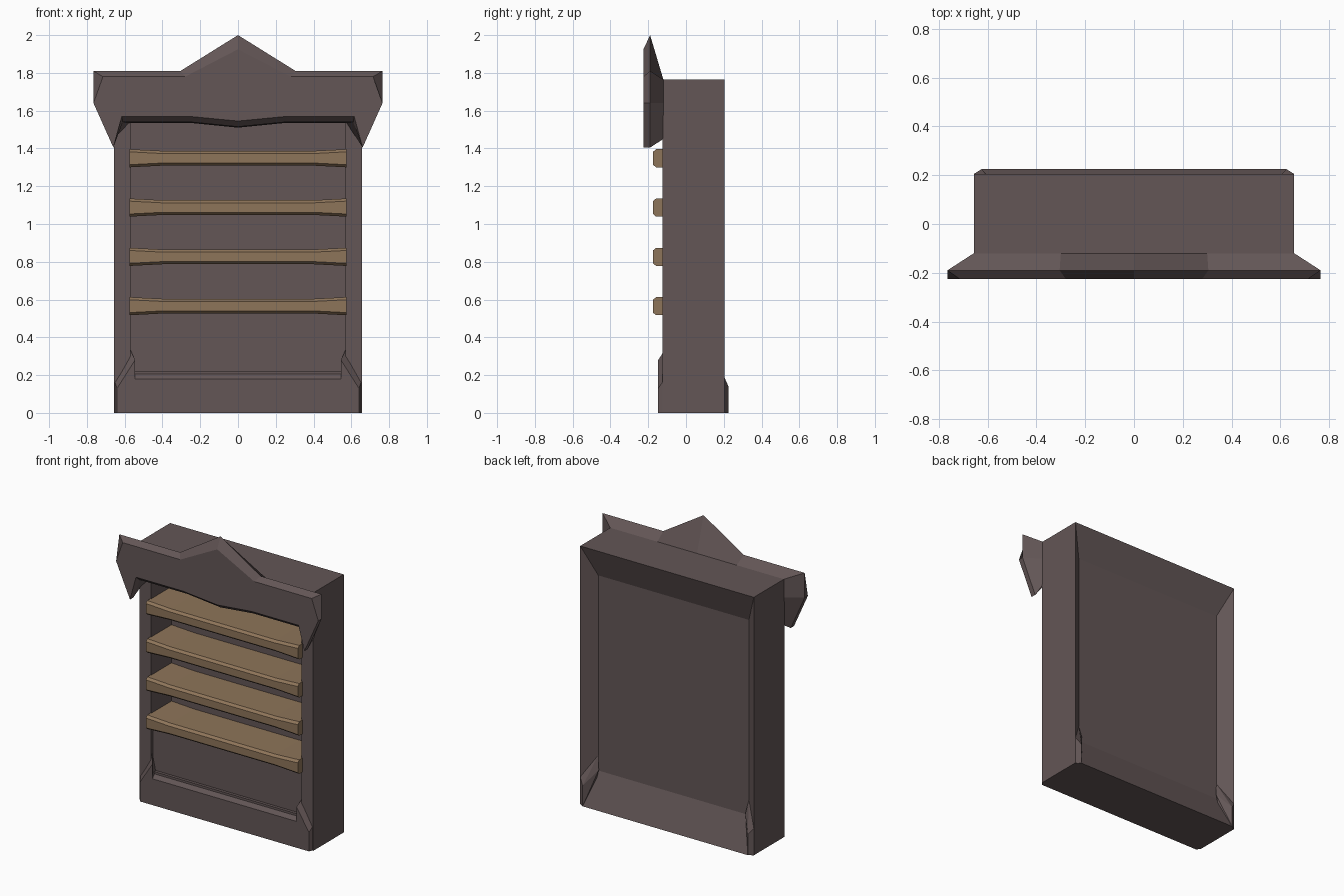
import bpy, bmesh

cube = bpy.data.objects.get("Cube")
if cube:
    bpy.data.objects.remove(cube, do_unlink=True)


def material(name, rgb):
    m = bpy.data.materials.new(name)
    m.use_nodes = True
    m.diffuse_color = (*rgb, 1)
    m.node_tree.nodes["Principled BSDF"].inputs["Base Color"].default_value = (*rgb, 1)
    return m


DARK = material("dark_wood", (0.125, 0.093, 0.093))
LIGHT = material("light_wood", (0.27, 0.176, 0.1))


def finish(name, bm, mat):
    bmesh.ops.recalc_face_normals(bm, faces=bm.faces)
    me = bpy.data.meshes.new(name)
    bm.to_mesh(me)
    bm.free()
    me.materials.append(mat)
    ob = bpy.data.objects.new(name, me)
    bpy.context.collection.objects.link(ob)
    return ob


def loft(name, rings, mat):
    """Join equal-length rings of points and cap both ends."""
    bm = bmesh.new()
    loops = [[bm.verts.new(p) for p in ring] for ring in rings]
    for a, b in zip(loops, loops[1:]):
        for i in range(len(a)):
            j = (i + 1) % len(a)
            bm.faces.new((a[i], a[j], b[j], b[i]))
    bm.faces.new(loops[0])
    bm.faces.new(loops[-1])
    return finish(name, bm, mat)


def hull(name, points, mat):
    bm = bmesh.new()
    for p in points:
        bm.verts.new(p)
    bmesh.ops.convex_hull(bm, input=bm.verts)
    bmesh.ops.dissolve_limit(bm, angle_limit=0.02, verts=bm.verts, edges=bm.edges)
    return finish(name, bm, mat)


def rect(hw, z0, z1, y):
    return [(-hw, y, z0), (hw, y, z0), (hw, y, z1), (-hw, y, z1)]


def mirrored(half, y):
    """Closed outline from a half outline running from centre to centre."""
    other = [(-x, z) for x, z in reversed(half) if x > 0]
    return [(x, y, z) for x, z in half + other]


# Cabinet: open front box with a bevelled recess in the back
loft("cabinet", [
    rect(0.57, 0.22, 1.56, 0.095),
    rect(0.57, 0.22, 1.56, -0.125),
    rect(0.657, 0, 1.765, -0.125),
    rect(0.657, 0, 1.765, 0.205),
    rect(0.57, 0.22, 1.56, 0.134),
], DARK)

# Closed panel below the lowest shelf
loft("lower_panel", [rect(0.572, 0.2, 0.53, -0.105), rect(0.572, 0.2, 0.53, 0.1)], DARK)

# Raised base trim with pointed corners
trim_front = [(0.64, 0), (0.64, 0.13), (0.545, 0.28), (0.545, 0.18)]
trim_rear = [(0.657, 0), (0.657, 0.18), (0.57, 0.335), (0.545, 0.22)]


def trim_ring(half, y):
    return [(x, y, z) for x, z in half] + [(-x, y, z) for x, z in reversed(half)]


loft("base_trim", [trim_ring(trim_front, -0.147), trim_ring(trim_rear, -0.112)], DARK)

# Sloped trim and corner blocks on the back
hull("back_trim", [(s * x, y, z) for s in (-1, 1) for x, y, z in (
    (0.625, 0.225, 0), (0.65, 0.2, 0), (0.565, 0.134, 0.225), (0.565, 0.12, 0.1))], DARK)
for s, side in ((1, "left"), (-1, "right")):
    hull(side + "_back_corner", [(s * x, y, z) for x, y, z in (
        (0.657, 0.205, 0), (0.657, 0.205, 0.185), (0.625, 0.225, 0), (0.625, 0.225, 0.14),
        (0.57, 0.134, 0.33), (0.555, 0.15, 0.24), (0.6, 0.15, 0.05))], DARK)

# Peaked header board, flared out from the cabinet front
header_front = [(0, 1.925), (0.28, 1.78), (0.715, 1.78), (0.765, 1.64),
                (0.66, 1.405), (0.615, 1.57), (0.26, 1.57), (0, 1.545)]
header_edge = [(0, 2), (0.305, 1.81), (0.765, 1.81), (0.765, 1.64),
               (0.66, 1.405), (0.61, 1.54), (0.25, 1.54), (0, 1.515)]
header_rear = [(0, 1.765), (0.3, 1.765), (0.657, 1.765), (0.657, 1.64),
               (0.655, 1.45), (0.575, 1.46), (0.25, 1.535), (0, 1.51)]
header_rear[5] = (0.575, 1.535)
loft("header", [mirrored(header_front, -0.225), mirrored(header_edge, -0.19),
                mirrored(header_rear, -0.12)], DARK)


# Shelves: boards with chamfered edges that are thicker at the ends
def shelf_section(x, h, z):
    return [(x, 0.098, z - h), (x, -0.158, z - h), (x, -0.175, z - h + 0.014),
            (x, -0.175, z + h - 0.014), (x, -0.158, z + h), (x, 0.098, z + h)]


for i in range(4):
    z = 0.565 + 0.261 * i
    loft("shelf_%d" % (i + 1), [shelf_section(x, h, z) for x, h in (
        (-0.575, 0.048), (-0.4, 0.039), (0.4, 0.039), (0.575, 0.048))], LIGHT)
